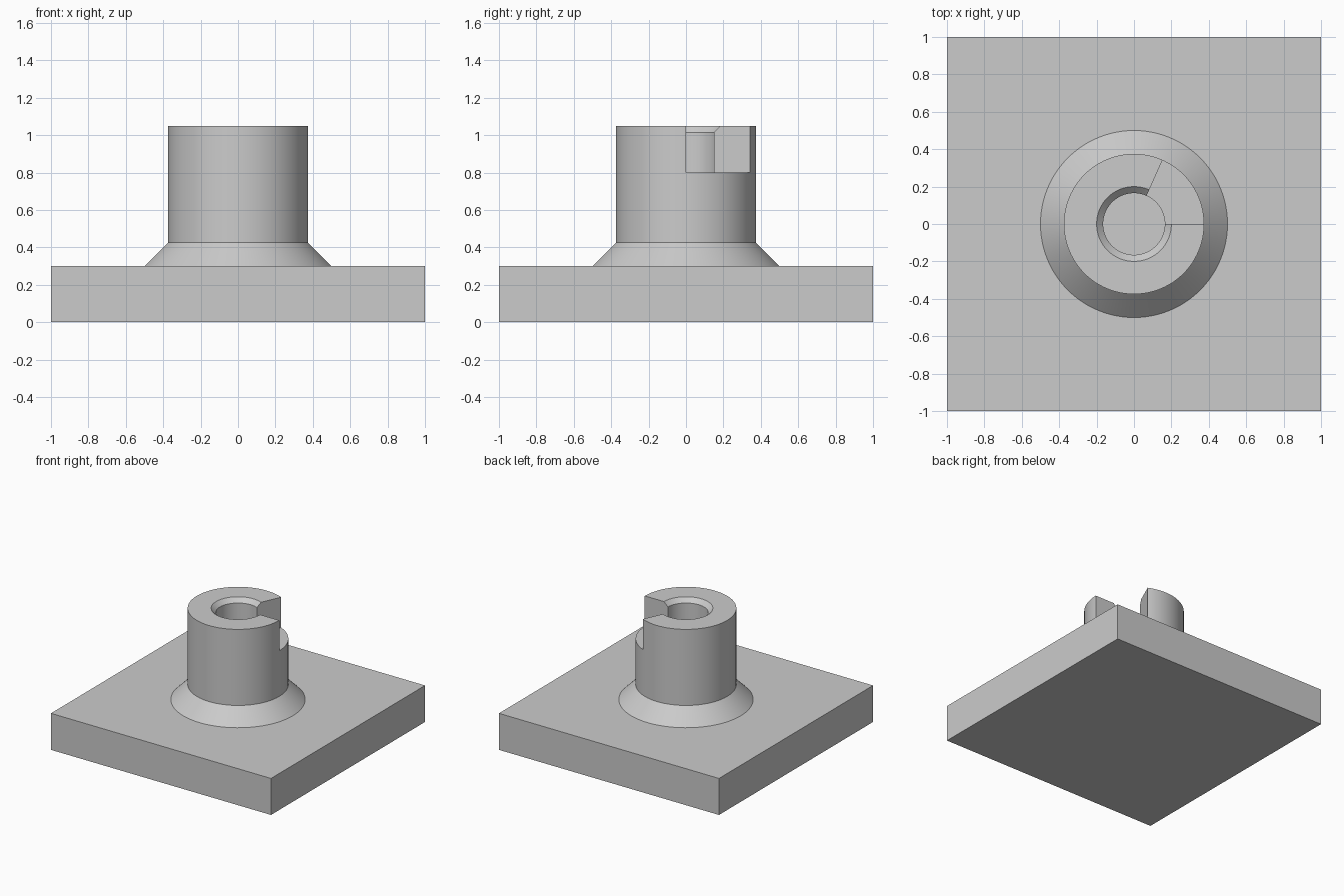
import bpy, bmesh
from math import cos, sin, radians
from mathutils import Vector

default = bpy.data.objects.get("Cube")
if default:
    bpy.data.objects.remove(default, do_unlink=True)

grey = bpy.data.materials.new("plain grey")
grey.use_nodes = True
colour = (0.6, 0.6, 0.6, 1)
grey.diffuse_color = colour
grey.node_tree.nodes["Principled BSDF"].inputs["Base Color"].default_value = colour


def make_object(name, bm):
    bmesh.ops.recalc_face_normals(bm, faces=bm.faces)
    mesh = bpy.data.meshes.new(name)
    bm.to_mesh(mesh)
    bm.free()
    mesh.materials.append(grey)
    obj = bpy.data.objects.new(name, mesh)
    bpy.context.collection.objects.link(obj)
    return obj


def revolve(name, profile, steps=96):
    """Turn a closed (radius, height) profile around the z axis."""
    bm = bmesh.new()
    verts = [bm.verts.new((r, 0, z)) for r, z in profile]
    edges = [bm.edges.new((v, verts[i - 1])) for i, v in enumerate(verts)]
    bmesh.ops.spin(bm, geom=verts + edges, cent=(0, 0, 0), axis=(0, 0, 1),
                   angle=radians(360), steps=steps, use_merge=True)
    bmesh.ops.remove_doubles(bm, verts=bm.verts, dist=1e-5)
    return make_object(name, bm)


def prism(name, outline, bottom, top):
    """Extrude a flat outline upward."""
    bm = bmesh.new()
    face = bm.faces.new([bm.verts.new((x, y, bottom)) for x, y in outline])
    result = bmesh.ops.extrude_face_region(bm, geom=[face])
    lifted = [g for g in result["geom"] if isinstance(g, bmesh.types.BMVert)]
    bmesh.ops.translate(bm, verts=lifted, vec=Vector((0, 0, top - bottom)))
    return make_object(name, bm)


# Square base plate, whose top is also the floor of the bore
prism("base_plate", [(-1, -1), (1, -1), (1, 1), (-1, 1)], 0, 0.3)

# Hollow post with a sloped foot and a chamfered bore, sunk slightly into the plate
post = revolve("hollow_post", [
    (0.165, 0.28), (0.5, 0.28), (0.5, 0.3), (0.375, 0.425),
    (0.375, 1.05), (0.2, 1.05), (0.165, 1.015)])

# Wedge-shaped notch through the upper wall
arc = [(cos(radians(a)), sin(radians(a))) for a in (0, 33, 66)]
cutter = prism("notch_cutter", [(0, 0)] + arc, 0.8, 1.3)
cutter.hide_render = True
notch = post.modifiers.new("notch", 'BOOLEAN')
notch.operation = 'DIFFERENCE'
notch.solver = 'EXACT'
notch.object = cutter

bpy.ops.object.select_all(action='DESELECT')
post.select_set(True)
bpy.context.view_layer.objects.active = post
bpy.ops.object.modifier_apply(modifier=notch.name)
bpy.data.objects.remove(cutter, do_unlink=True)
bpy.ops.object.shade_smooth_by_angle(angle=radians(30))
